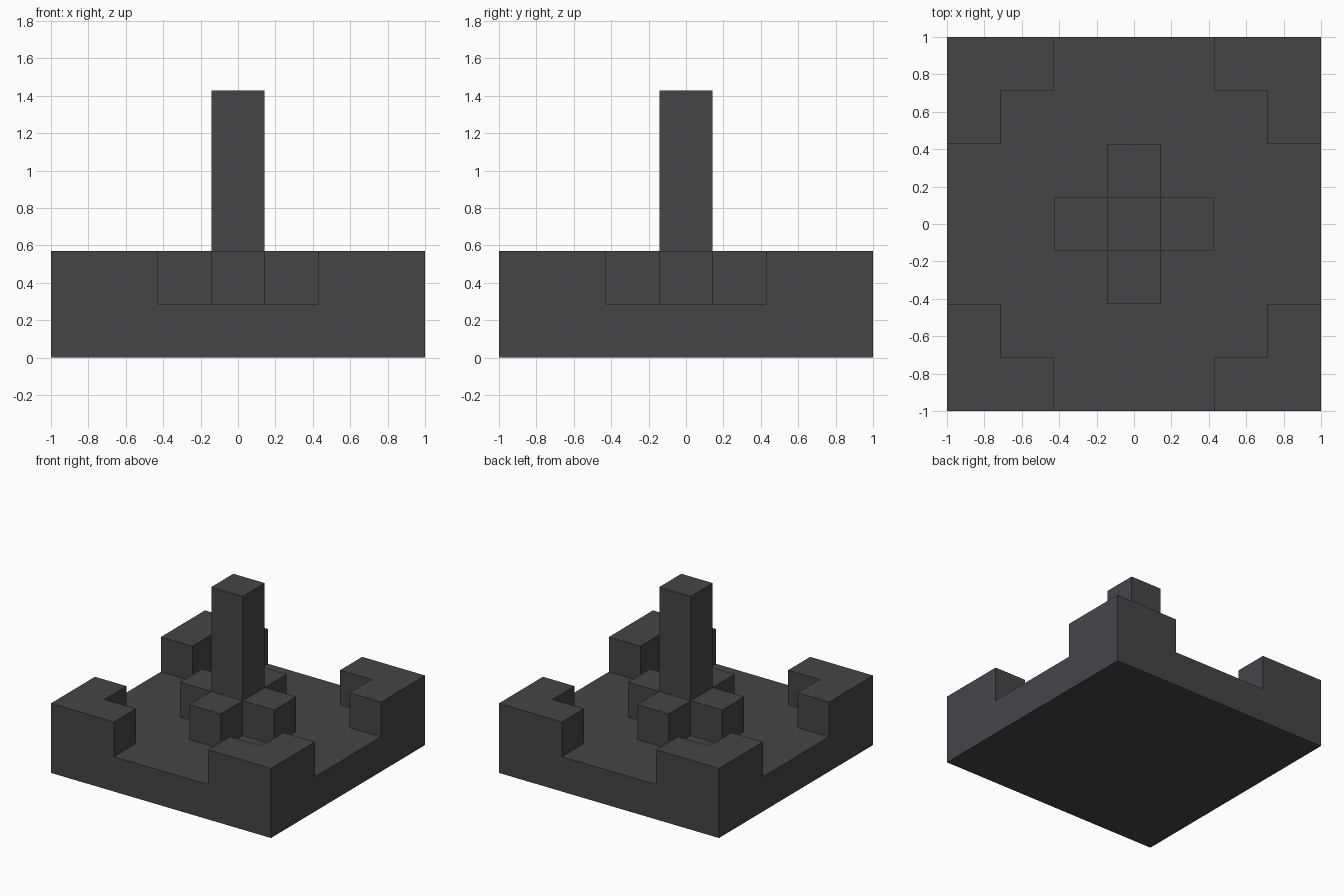
import bpy
import bmesh
from math import pi
from mathutils import Matrix

cube = bpy.data.objects.get("Cube")
if cube:
    bpy.data.objects.remove(cube, do_unlink=True)

U = 2 / 7  # one block; the model is seven blocks wide

stone = bpy.data.materials.new("dark_grey_stone")
stone.use_nodes = True
colour = (0.060, 0.059, 0.066, 1)
stone.diffuse_color = colour
bsdf = next(n for n in stone.node_tree.nodes if n.type == "BSDF_PRINCIPLED")
bsdf.inputs["Base Color"].default_value = colour
bsdf.inputs["Roughness"].default_value = 0.9


def prism(name, outline, bottom, top, turn=0):
    """Extrude an outline given in blocks, turned by quarter turns about z."""
    bm = bmesh.new()
    face = bm.faces.new([bm.verts.new((x * U, y * U, bottom * U)) for x, y in outline])
    raised = bmesh.ops.extrude_face_region(bm, geom=[face], use_keep_orig=True)["geom"]
    verts = [g for g in raised if isinstance(g, bmesh.types.BMVert)]
    bmesh.ops.translate(bm, verts=verts, vec=(0, 0, (top - bottom) * U))
    bmesh.ops.rotate(bm, verts=bm.verts, matrix=Matrix.Rotation(turn * pi / 2, 3, "Z"))
    bmesh.ops.recalc_face_normals(bm, faces=bm.faces)
    mesh = bpy.data.meshes.new(name)
    bm.to_mesh(mesh)
    bm.free()
    mesh.materials.append(stone)
    obj = bpy.data.objects.new(name, mesh)
    bpy.context.collection.objects.link(obj)
    return obj


def square(r):
    return [(-r, -r), (r, -r), (r, r), (-r, r)]


# Square floor slab
prism("base_slab", square(3.5), 0, 1)

# L-shaped raised wall on each corner
corner = [(3.5, 3.5), (1.5, 3.5), (1.5, 2.5), (2.5, 2.5), (2.5, 1.5), (3.5, 1.5)]
for turn, place in enumerate(("back_left", "back_right", "front_right", "front_left")):
    prism("corner_wall_" + place, corner, 1, 2, turn)

# Cross-shaped plinth: one arm profile repeated around the centre
arm = [(1.5, -0.5), (1.5, 0.5), (0.5, 0.5)]
cross = []
for turn in range(4):
    for x, y in arm:
        for _ in range(turn):
            x, y = -y, x
        cross.append((x, y))
prism("cross_plinth", cross, 1, 2)

# Tall central column
prism("column", square(0.5), 2, 5)
